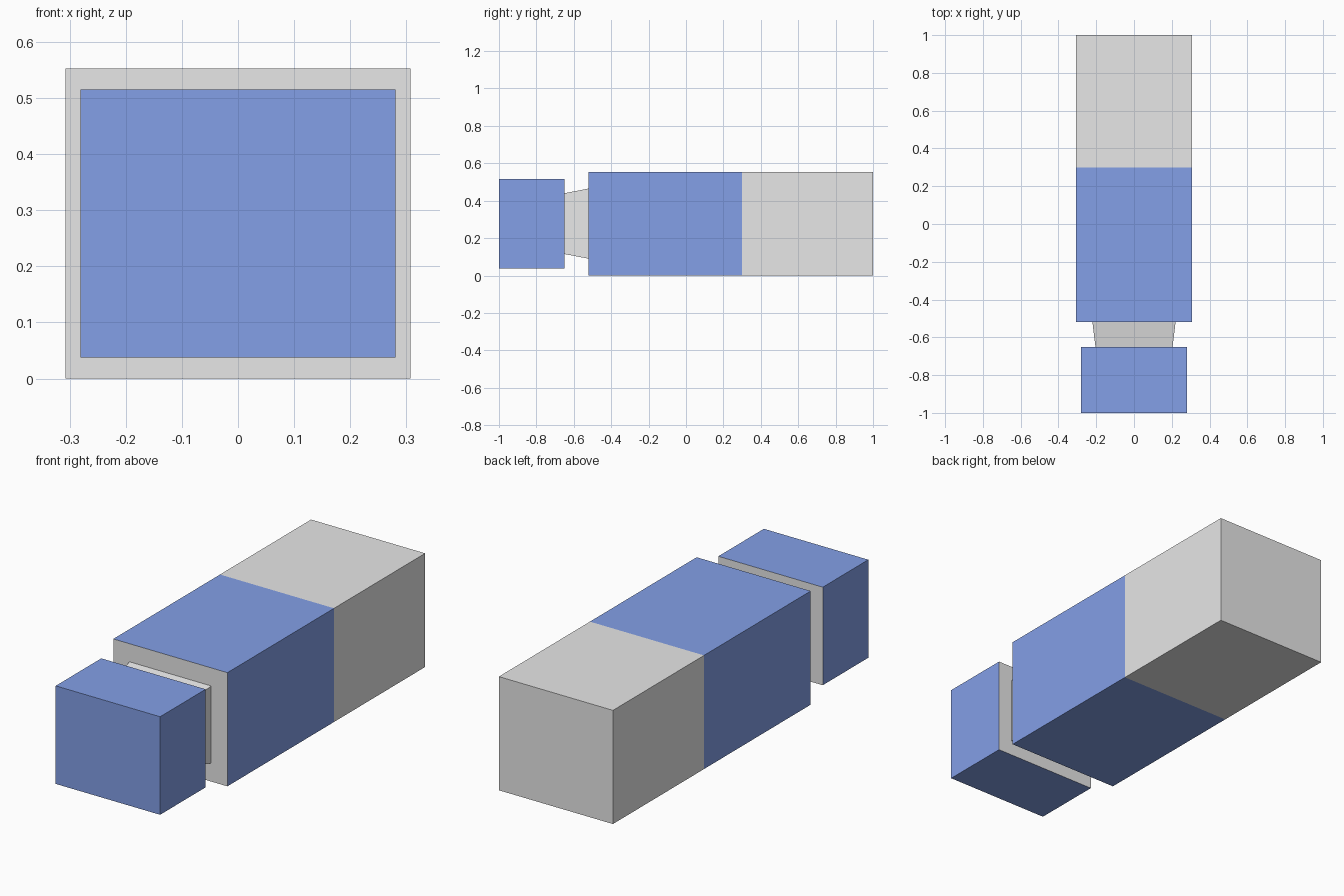
import bpy
import bmesh

if "Cube" in bpy.data.objects:
    bpy.data.objects.remove(bpy.data.objects["Cube"])


def material(name, rgb):
    m = bpy.data.materials.new(name)
    m.diffuse_color = (*rgb, 1.0)
    m.use_nodes = True
    m.node_tree.nodes["Principled BSDF"].inputs["Base Color"].default_value = m.diffuse_color
    return m


GREY = material("light grey", (0.8, 0.8, 0.8))
BLUE = material("soft blue", (0.23, 0.353, 0.81))


def loft(name, sections, is_blue):
    """Box lofted along y through (y, half_width, z_low, z_high) sections."""
    bm = bmesh.new()
    rings = [[bm.verts.new(p) for p in ((-w, y, a), (w, y, a), (w, y, b), (-w, y, b))]
             for y, w, a, b in sections]
    bm.faces.new(rings[0])
    bm.faces.new(rings[-1][::-1])
    for r, s in zip(rings, rings[1:]):
        for i in range(4):
            j = (i + 1) % 4
            bm.faces.new((r[i], s[i], s[j], r[j]))
    bmesh.ops.recalc_face_normals(bm, faces=bm.faces)
    for f in bm.faces:
        f.material_index = int(is_blue(f))
    mesh = bpy.data.meshes.new(name)
    bm.to_mesh(mesh)
    bm.free()
    mesh.materials.append(GREY)
    mesh.materials.append(BLUE)
    obj = bpy.data.objects.new(name, mesh)
    bpy.context.collection.objects.link(obj)
    return obj


# Long body: blue front half, grey rear half and grey ends
loft("body", [(y, 0.307, 0.0, 0.553) for y in (-0.52, 0.30, 1.0)],
     lambda f: abs(f.normal.y) < 0.5 and f.calc_center_median().y < 0.30)

# Tapered neck between body and front block
loft("neck", [(-0.65, 0.204, 0.115, 0.44), (-0.52, 0.22, 0.09, 0.465)],
     lambda f: False)

# Front block: blue with a grey back face
loft("front_block", [(y, 0.281, 0.038, 0.515) for y in (-1.0, -0.65)],
     lambda f: f.normal.y < 0.5)
